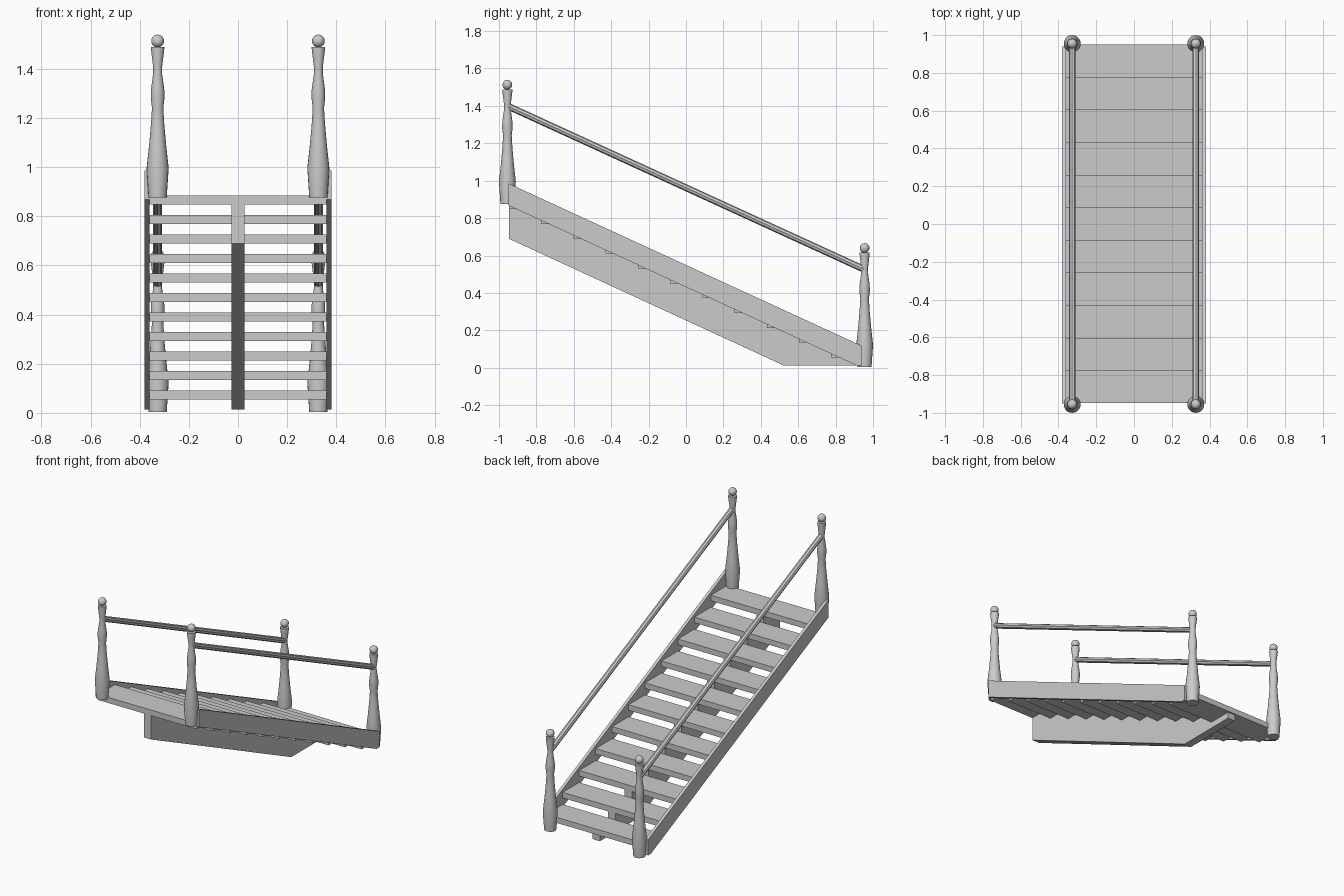
import bpy, bmesh, math
from mathutils import Vector

if "Cube" in bpy.data.objects:
    bpy.data.objects.remove(bpy.data.objects["Cube"])

STEPS = 11
RUN, RISE = 0.1725, 0.0793
SLOPE = RISE / RUN


def finish(name, bm):
    bmesh.ops.recalc_face_normals(bm, faces=bm.faces)
    me = bpy.data.meshes.new(name)
    bm.to_mesh(me)
    bm.free()
    ob = bpy.data.objects.new(name, me)
    bpy.context.collection.objects.link(ob)
    return ob


def slab(name, profile, x0, x1):
    """Extrude a (y, z) outline from x0 to x1."""
    bm = bmesh.new()
    face = bm.faces.new([bm.verts.new((x0, y, z)) for y, z in profile])
    ext = bmesh.ops.extrude_face_region(bm, geom=[face])
    bmesh.ops.translate(bm, vec=(x1 - x0, 0, 0),
                        verts=[v for v in ext["geom"] if isinstance(v, bmesh.types.BMVert)])
    return finish(name, bm)


def smooth(ob, angle=40):
    bpy.ops.object.select_all(action="DESELECT")
    ob.select_set(True)
    bpy.context.view_layer.objects.active = ob
    bpy.ops.object.shade_smooth_by_angle(angle=math.radians(angle))


def newel_post(name, x, y, z):
    """Turned post with a ball finial."""
    profile = [(0.0, 0), (0.037, 0), (0.045, 0.12), (0.035, 0.21), (0.027, 0.30),
               (0.023, 0.365), (0.028, 0.405), (0.027, 0.44), (0.018, 0.505),
               (0.018, 0.53), (0.027, 0.604), (0.027, 0.612), (0.0, 0.612)]
    bm = bmesh.new()
    pts = [bm.verts.new((r, 0, h)) for r, h in profile]
    edges = [bm.edges.new(p) for p in zip(pts, pts[1:])]
    bmesh.ops.spin(bm, geom=pts + edges, cent=(0, 0, 0), axis=(0, 0, 1),
                   angle=math.tau, steps=20)
    bmesh.ops.remove_doubles(bm, verts=bm.verts, dist=1e-5)
    ball = bmesh.ops.create_uvsphere(bm, u_segments=20, v_segments=12, radius=0.026)
    bmesh.ops.translate(bm, vec=(0, 0, 0.637), verts=ball["verts"])
    ob = finish(name, bm)
    ob.location = (x, y, z)
    smooth(ob)


def handrail(name, a, b, radius):
    a, b = Vector(a), Vector(b)
    bpy.ops.mesh.primitive_cylinder_add(vertices=8, radius=radius, depth=(b - a).length,
                                        location=(a + b) / 2)
    ob = bpy.context.object
    ob.name = name
    ob.rotation_euler = (b - a).to_track_quat("Z", "Y").to_euler()


# Treads, bottom (back) to top (front)
saw = []
for i in range(STEPS):
    y1 = 0.95 - RUN * i
    y0 = y1 - RUN
    z0 = 0.055 + RISE * i
    slab(f"tread_{i + 1}", [(y0, z0), (y1, z0), (y1, z0 + 0.037), (y0, z0 + 0.037)],
         -0.361, 0.361)
    saw += [(min(y1, 0.94), z0), (y0, z0)]

# Central sawtooth carriage under the treads
slab("centre_carriage", saw + [(-0.9475, 0.69), (0.52, 0.013), (0.94, 0.013)],
     -0.027, 0.027)

# Side stringers, posts and handrails on both sides
low = 0.013
toe = -0.95 + (0.868 - low) / SLOPE
side = [(-0.95, 0.868), (-0.95, 0.986), (0.94, 0.986 - SLOPE * 1.89), (0.94, low), (toe, low)]
for s, label in ((-1, "left"), (1, "right")):
    slab(f"{label}_stringer", side, s * 0.36, s * 0.38)
    newel_post(f"{label}_top_post", s * 0.327, -0.955, 0.876)
    newel_post(f"{label}_bottom_post", s * 0.327, 0.955, 0.003)
    handrail(f"{label}_handrail", (s * 0.327, -0.955, 1.4), (s * 0.327, 0.955, 0.525), 0.018)
